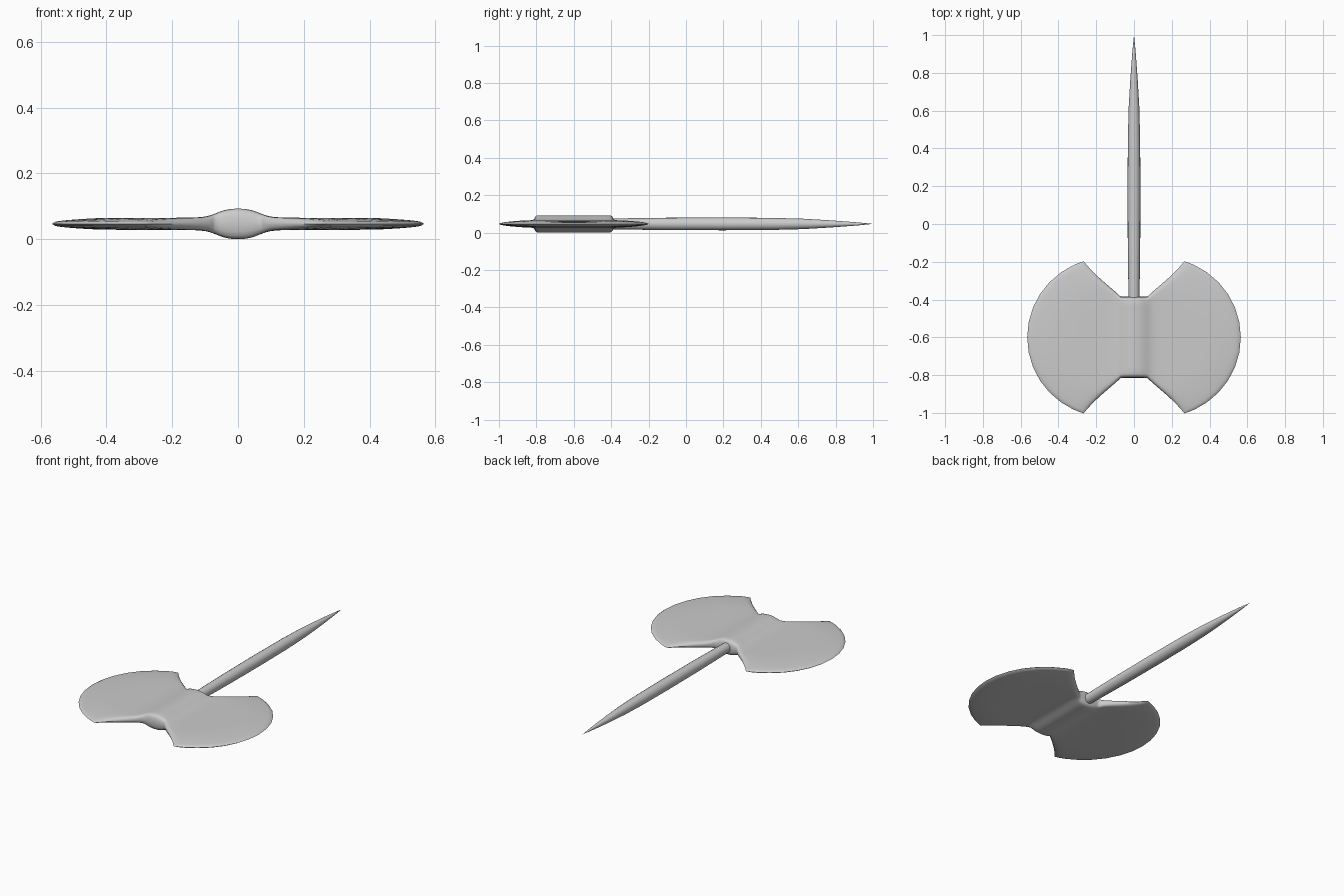
import bpy, bmesh
from math import sin, cos, pi, hypot, radians

if "Cube" in bpy.data.objects:
    bpy.data.objects.remove(bpy.data.objects["Cube"])

ZC = 0.0465            # mid-plane height
YC = -0.6              # centre of the axe head
ARC_X, ARC_R, ARC_A = 0.1455, 0.42, radians(73.3)


def lerp_table(table, x):
    for (x0, a), (x1, b) in zip(table, table[1:]):
        if x <= x1:
            return a + (b - a) * (x - x0) / (x1 - x0)
    return table[-1][1]


def finish(name, bm, angle):
    bmesh.ops.remove_doubles(bm, verts=bm.verts, dist=1e-5)
    bmesh.ops.recalc_face_normals(bm, faces=bm.faces)
    me = bpy.data.meshes.new(name)
    bm.to_mesh(me)
    bm.free()
    ob = bpy.data.objects.new(name, me)
    bpy.context.collection.objects.link(ob)
    bpy.ops.object.select_all(action='DESELECT')
    bpy.context.view_layer.objects.active = ob
    ob.select_set(True)
    bpy.ops.object.shade_smooth_by_angle(angle=radians(angle))
    return ob


# Axe head: central socket swelling flowing into a curved blade, mirrored in x
half_thick = [(0, .0462), (.02, .0455), (.04, .042), (.055, .037), (.07, .031),
              (.09, .0235), (.115, .0195), (.15, .0185), (.6, .0175)]
edge_round = [(0, 1), (.88, 1), (.93, .95), (.965, .8), (.988, .5), (1, 0)]
half_v = [0, .15, .3, .45, .6, .75, .88, .93, .965, .988, 1]
vs = [-v for v in half_v[:0:-1]] + half_v
us = [0, .03, .06, .1, .17, .3, .45, .6, .72, .82, .9, .95, .98, 1]
eye_x = [0, .02, .04, .055]


def head_point(col, v):
    if col < len(eye_x):
        return eye_x[col], .215 * v
    u = us[col - len(eye_x)]
    x = .07 + (ARC_X + ARC_R * cos(ARC_A * v) - .07) * u
    y = .215 * v + (ARC_R * sin(ARC_A * v) - .215 * v) * u
    return x, y - .03 * u * u * (1 - u) * 2 * v ** 3


bm = bmesh.new()
for side in (1, -1):
    cols = []
    for c in range(len(eye_x) + len(us)):
        col = []
        for v in vs:
            x, y = head_point(c, v)
            d = max(0, ARC_R - hypot(x - ARC_X, y))
            t = lerp_table(half_thick, x) * lerp_table(edge_round, abs(v))
            t *= min(1, d / .15) ** .38 if d > 1e-4 else 0
            col.append(bm.verts.new((x, y + YC, ZC + side * t)))
        cols.append(col)
    for a, b in zip(cols, cols[1:]):
        for i in range(len(vs) - 1):
            bm.faces.new((a[i], b[i], b[i + 1], a[i + 1]))
head = finish("axe_head", bm, 50)
mirror = head.modifiers.new("Mirror", 'MIRROR')
mirror.use_clip = True

# Handle: round shaft swelling slightly, then tapering to a point
shaft = [(-.6, .027), (-.4, .029), (-.1, .033), (.2, .034), (.45, .0325),
         (.62, .028), (.75, .0205), (.85, .0135), (.93, .007)]
N = 16
bm = bmesh.new()
rings = [[bm.verts.new((r * cos(2 * pi * i / N), y, ZC + r * sin(2 * pi * i / N)))
          for i in range(N)] for y, r in shaft]
for a, b in zip(rings, rings[1:]):
    for i in range(N):
        bm.faces.new((a[i], a[(i + 1) % N], b[(i + 1) % N], b[i]))
bm.faces.new(rings[0])
tip = bm.verts.new((0, 1, ZC))
for i in range(N):
    bm.faces.new((rings[-1][i], rings[-1][(i + 1) % N], tip))
finish("handle", bm, 40)
